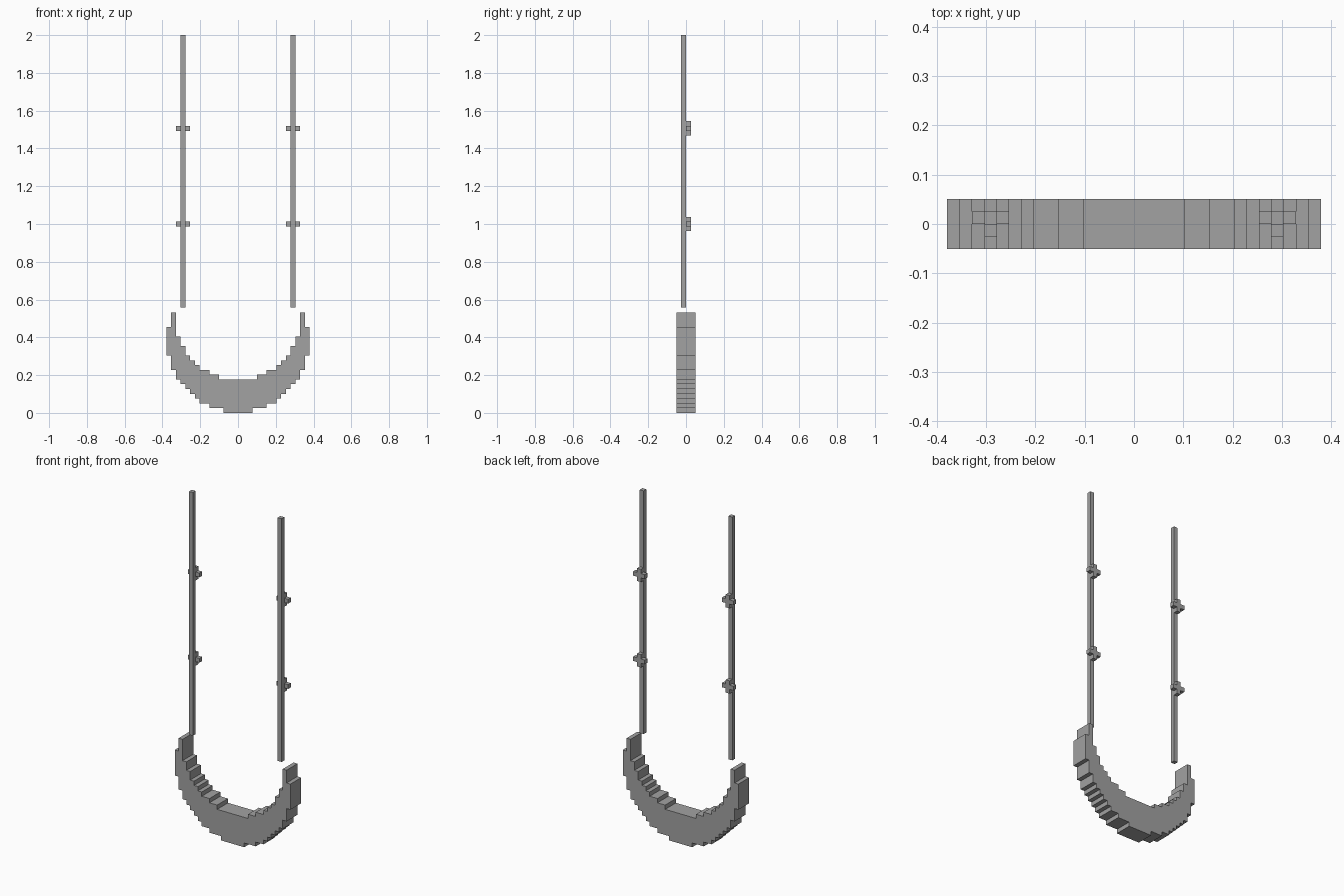
import bpy, bmesh

if "Cube" in bpy.data.objects:
    bpy.data.objects.remove(bpy.data.objects["Cube"])

U = 2 / 79  # size of one block step

grey = bpy.data.materials.new("plain grey")
grey.diffuse_color = (0.36, 0.36, 0.36, 1)
grey.use_nodes = True
grey.node_tree.nodes["Principled BSDF"].inputs["Base Color"].default_value = grey.diffuse_color


def prism(name, outline, y0, y1):
    """Extrude an x-z outline (in steps) from y0 to y1."""
    bm = bmesh.new()
    face = bm.faces.new([bm.verts.new((x * U, y0 * U, z * U)) for x, z in outline])
    ext = bmesh.ops.extrude_face_region(bm, geom=[face])
    verts = [g for g in ext["geom"] if isinstance(g, bmesh.types.BMVert)]
    bmesh.ops.translate(bm, verts=verts, vec=(0, (y1 - y0) * U, 0))
    bmesh.ops.recalc_face_normals(bm, faces=bm.faces)
    mesh = bpy.data.meshes.new(name)
    bm.to_mesh(mesh)
    bm.free()
    mesh.materials.append(grey)
    obj = bpy.data.objects.new(name, mesh)
    bpy.context.collection.objects.link(obj)
    return obj


def steps(rows):
    """Stair outline from (half width, bottom, top) rows."""
    return [p for w, a, b in rows for p in ((w, a), (w, b))]


# Crescent: stepped outer and inner curves, mirrored in x
outer = steps([(3, 0, 1), (6, 1, 2), (8, 2, 3), (9, 3, 4), (10, 4, 5), (11, 5, 6),
               (12, 6, 7), (13, 7, 9), (14, 9, 12), (15, 12, 18), (14, 18, 21)])
inner = steps([(4, 7, 8), (6, 8, 9), (8, 9, 10), (9, 10, 11), (10, 11, 12),
               (11, 12, 14), (12, 14, 16), (13, 16, 21)])
half = outer + inner[::-1]
prism("crescent", half + [(-x, z) for x, z in reversed(half)], -2, 2)

# Upright rods, each with two plus-shaped knobs on the back
for side, s in (("left", -1), ("right", 1)):
    c = 11.5 * s
    prism(f"{side}_rod", [(c - .5, 22), (c + .5, 22), (c + .5, 79), (c - .5, 79)], -1, 0)
    for level, z in (("lower", 39.5), ("upper", 59.5)):
        arm = [(.5, -1.5), (.5, -.5), (1.5, -.5), (1.5, .5), (.5, .5), (.5, 1.5)]
        plus = arm + [(-x, -h) for x, h in arm]
        prism(f"{side}_{level}_knob", [(c + x, z + h) for x, h in plus], 0, 1)
